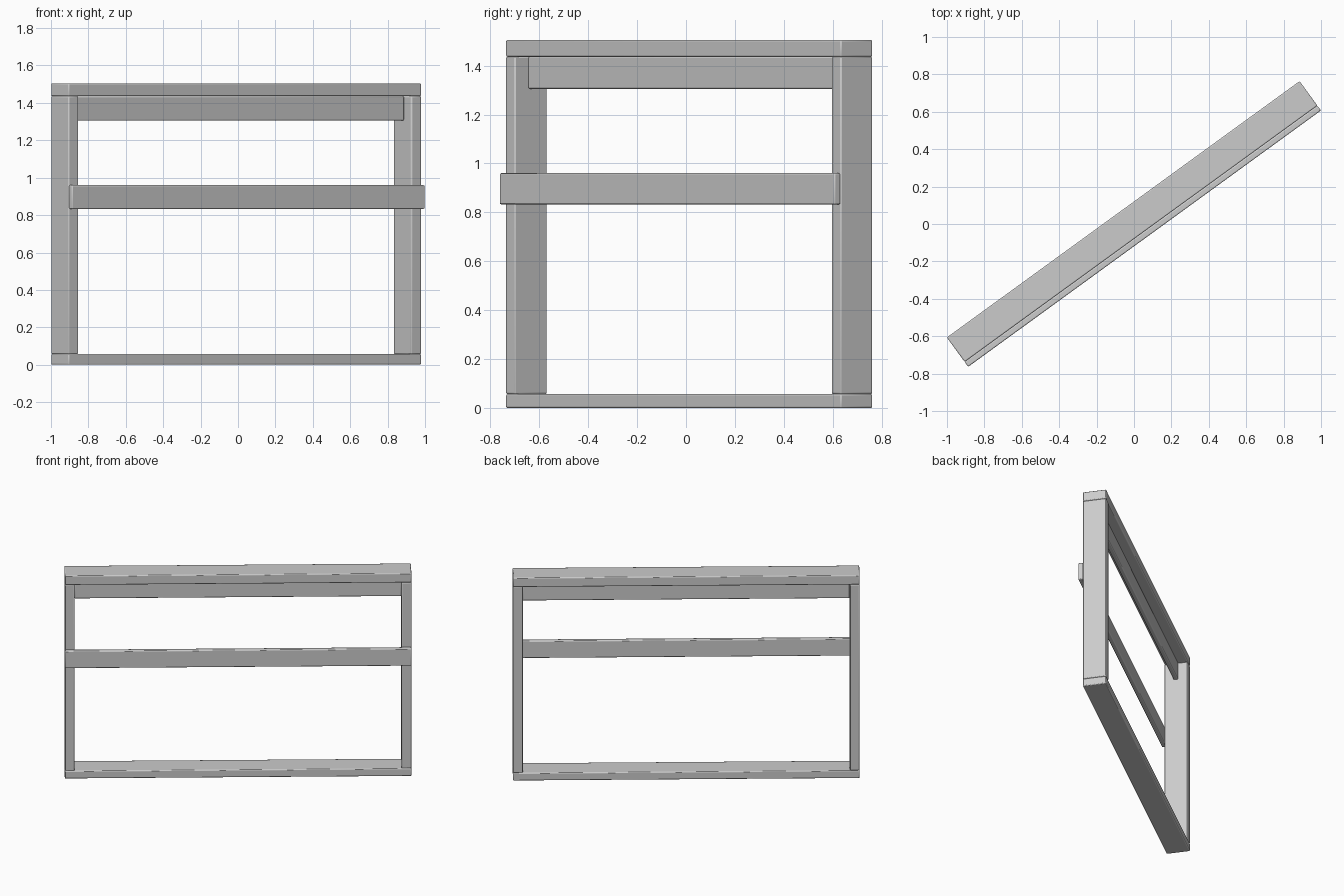
import bpy
from math import radians
from mathutils import Matrix

cube = bpy.data.objects.get("Cube")
if cube:
    bpy.data.objects.remove(cube, do_unlink=True)

# One grey finish for every board
grey = bpy.data.materials.new("plain_grey")
grey.use_nodes = True
colour = (0.6, 0.6, 0.6, 1)
grey.diffuse_color = colour
grey.node_tree.nodes["Principled BSDF"].inputs["Base Color"].default_value = colour

LENGTH, DEPTH, SLAT, POST = 2.331, 0.162, 0.032, 0.066
BASE_TOP, TOP_UNDER, TOP = 0.057, 1.436, 1.505

# The whole frame is turned about the vertical axis
PLACE = Matrix.Translation((-0.01, 0.013, 0)) @ Matrix.Rotation(radians(36), 4, "Z")


def board(name, length, depth, low, high, along=0, back=0):
    """Board with softened edges, placed along and across the frame."""
    bpy.ops.mesh.primitive_cube_add(size=1)
    ob = bpy.context.object
    ob.name = name
    ob.data.transform(Matrix.Diagonal((length, depth, high - low, 1)))
    ob.matrix_world = PLACE @ Matrix.Translation((along, back, (low + high) / 2))
    ob.data.materials.append(grey)
    bevel = ob.modifiers.new("soft_edges", "BEVEL")
    bevel.width = 0.006
    bevel.segments = 2
    bpy.ops.object.shade_smooth_by_angle(angle=radians(30))
    return ob


# Outer frame
board("base_board", LENGTH, DEPTH, 0, BASE_TOP)
board("top_board", LENGTH, DEPTH, TOP_UNDER, TOP)
for side, name in ((-1, "right_post"), (1, "left_post")):
    board(name, POST, DEPTH, BASE_TOP, TOP_UNDER, side * (LENGTH - POST) / 2)

# Apron under the top, between the posts
board("apron", LENGTH - 2 * POST, SLAT, 1.305, TOP_UNDER)

# Rail fixed across the front of the posts
board("front_rail", LENGTH, SLAT, 0.833, 0.96, back=-(DEPTH + SLAT) / 2)
